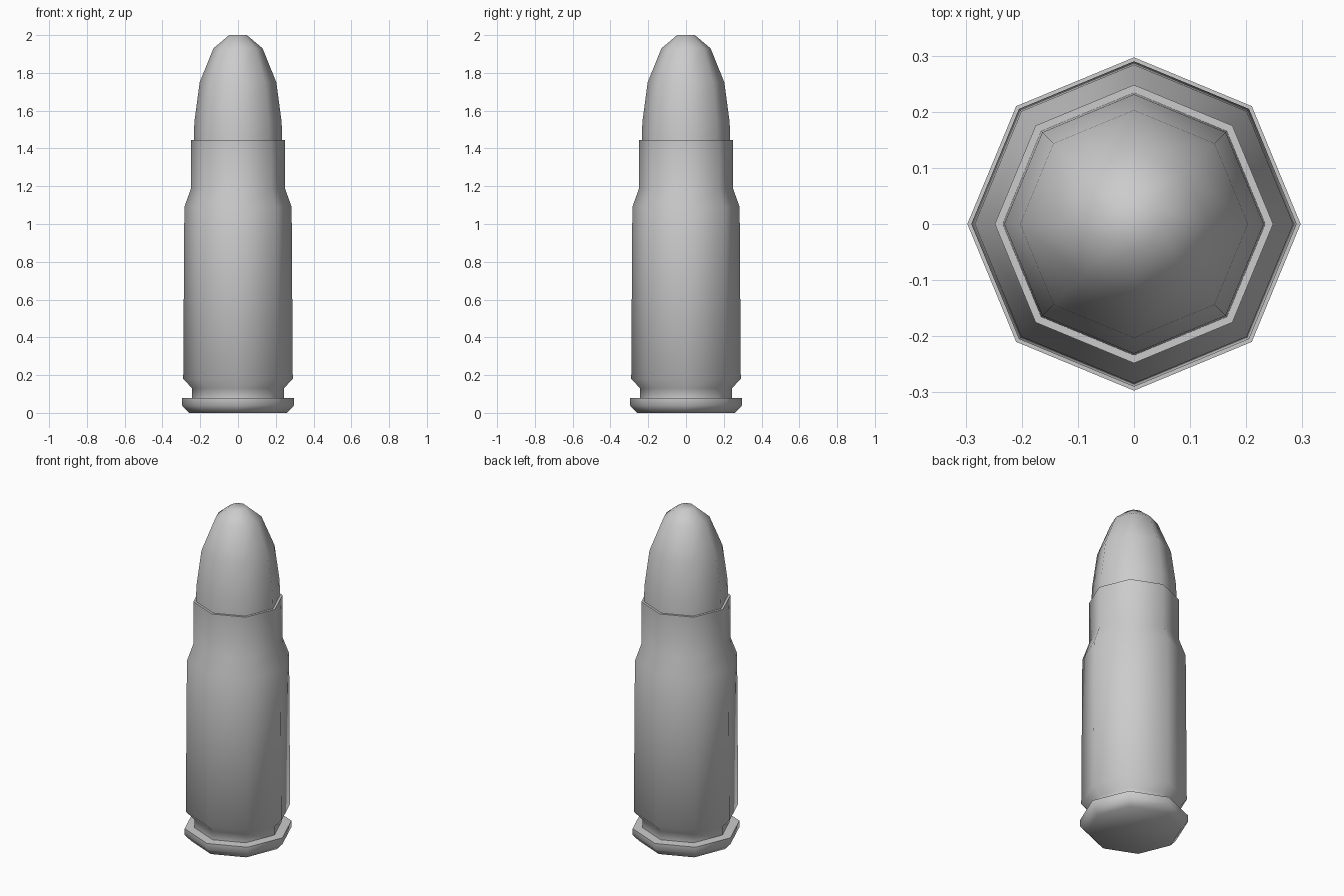
import bpy, bmesh
from math import cos, sin, pi, radians

if "Cube" in bpy.data.objects:
    bpy.data.objects.remove(bpy.data.objects["Cube"])

SIDES = 8


def lathe(name, profile, cap_bottom=False, cap_top=False):
    """Revolve (radius, z) points into an eight-sided smooth shell."""
    bm = bmesh.new()
    rings = [[bm.verts.new((r * cos(2 * pi * i / SIDES), r * sin(2 * pi * i / SIDES), z))
              for i in range(SIDES)] for r, z in profile]
    for low, high in zip(rings, rings[1:]):
        for i in range(SIDES):
            j = (i + 1) % SIDES
            bm.faces.new((low[i], low[j], high[j], high[i]))
    if cap_bottom:
        bm.faces.new(rings[0][::-1])
    if cap_top:
        bm.faces.new(rings[-1])
    mesh = bpy.data.meshes.new(name)
    bm.to_mesh(mesh)
    bm.free()
    obj = bpy.data.objects.new(name, mesh)
    bpy.context.collection.objects.link(obj)
    bpy.ops.object.select_all(action='DESELECT')
    obj.select_set(True)
    bpy.context.view_layer.objects.active = obj
    bpy.ops.object.shade_smooth_by_angle(angle=radians(60))
    return obj


# Casing: rim, groove, tapered body, shoulder, neck and lip
lathe("casing", [(0.26, 0.0), (0.297, 0.04), (0.297, 0.078), (0.243, 0.08),
                 (0.243, 0.13), (0.29, 0.18), (0.284, 1.09), (0.248, 1.19),
                 (0.248, 1.445), (0.234, 1.445)], cap_bottom=True)

# Rounded tip seated in the neck
lathe("tip", [(0.234, 1.445), (0.231, 1.54), (0.203, 1.75),
              (0.13, 1.93), (0.047, 2.0)], cap_top=True)
